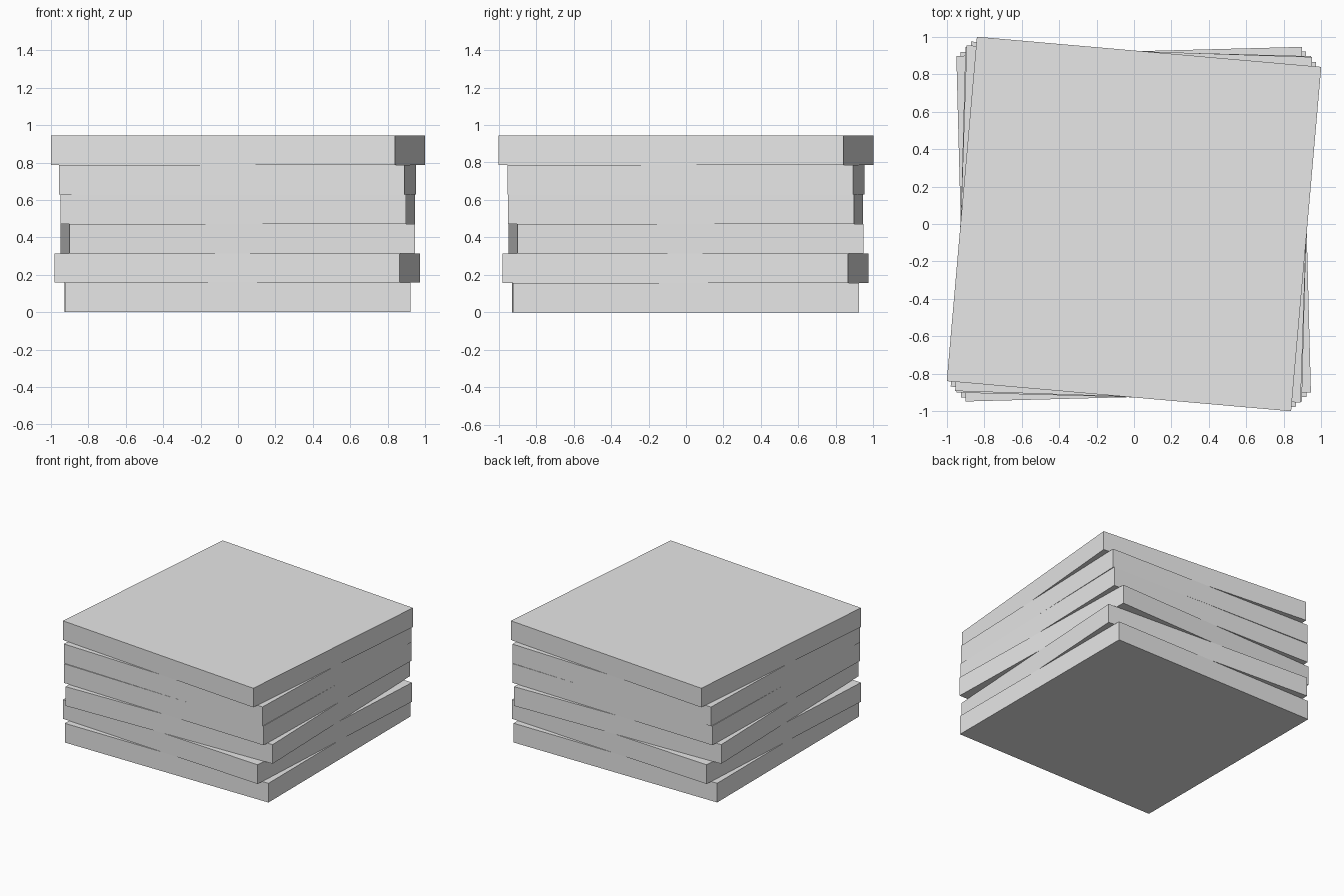
import bpy
import math

cube = bpy.data.objects.get("Cube")
if cube:
    bpy.data.objects.remove(cube, do_unlink=True)

SIDE = 1.848
THICKNESS = 0.1575

# One plain grey for the whole stack
grey = bpy.data.materials.new("light_grey")
grey.use_nodes = True
colour = (0.8, 0.8, 0.8, 1.0)
grey.diffuse_color = colour
grey.node_tree.nodes["Principled BSDF"].inputs["Base Color"].default_value = colour


def add_slab(level, turn, x, y):
    """Square slab resting on the one below, twisted about the vertical."""
    bpy.ops.mesh.primitive_cube_add(
        size=1,
        location=(x, y, (level + 0.5) * THICKNESS),
        rotation=(0, 0, math.radians(turn)),
    )
    slab = bpy.context.object
    slab.name = f"slab_{level + 1}"
    slab.scale = (SIDE, SIDE, THICKNESS)
    bpy.ops.object.transform_apply(location=False, rotation=False, scale=True)
    slab.data.materials.append(grey)


# Twist in degrees and small shift of each slab, bottom to top
stack = [
    (0.1, -0.002, -0.002),
    (-3.4, -0.003, -0.002),
    (1.5, -0.002, -0.001),
    (-1.5, -0.002, -0.002),
    (-1.9, -0.002, 0.0),
    (-5.0, 0.0, 0.0),
]
for level, (turn, x, y) in enumerate(stack):
    add_slab(level, turn, x, y)
